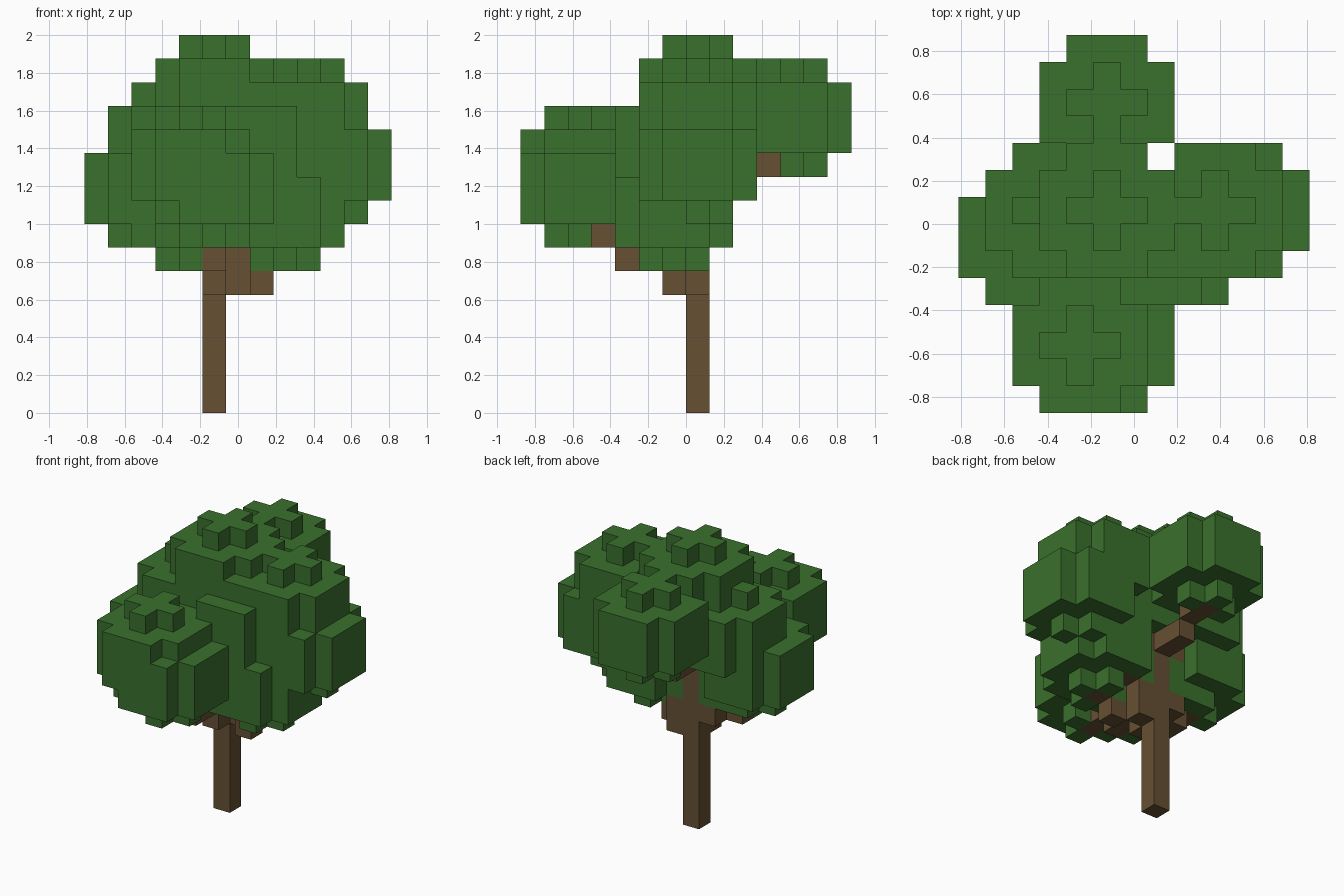
import bpy, bmesh, math
from mathutils import Vector

cube = bpy.data.objects.get("Cube")
if cube:
    bpy.data.objects.remove(cube, do_unlink=True)

SIZE = 0.125                       # edge of one block
ORIGIN = Vector((-0.8125, -0.875, 0))
TRUNK = (5, 7)                     # trunk column in block units
SLOPE = 0.381                      # rise of a branch per block outward

# Bottom centre block of every leaf cluster
CLUSTERS = [
    (5, 11, 10), (5, 7, 11), (9, 7, 10), (10, 7, 8), (2, 6, 7), (3, 7, 9),
    (4, 2, 8), (5, 2, 7), (8, 6, 6), (7, 6, 9), (4, 5, 6),
]


def material(name, color):
    m = bpy.data.materials.new(name)
    m.use_nodes = True
    m.diffuse_color = (*color, 1)
    bsdf = next(n for n in m.node_tree.nodes if n.type == 'BSDF_PRINCIPLED')
    bsdf.inputs["Base Color"].default_value = (*color, 1)
    bsdf.inputs["Roughness"].default_value = 0.9
    return m


def cluster(centre):
    """Five rounded layers: a plus, three wide layers, a plus."""
    cx, cy, cz = centre
    blocks = set()
    for layer in range(5):
        radius = 2 if layer in (0, 4) else 3
        for dx in range(-2, 3):
            for dy in range(-2, 3):
                if (abs(dx) + 0.5) ** 2 + (abs(dy) + 0.5) ** 2 <= radius ** 2:
                    blocks.add((cx + dx, cy + dy, cz + layer))
    return blocks


def branch(end):
    """Line of blocks from the trunk up to a cluster."""
    reach = math.hypot(end[0] - TRUNK[0], end[1] - TRUNK[1])
    start = Vector((*TRUNK, int(end[2] - reach * SLOPE)))
    target = Vector(end)
    steps = int(max(abs(c) for c in target - start))
    return {tuple(math.floor(c + 0.5) for c in start.lerp(target, s / max(steps, 1)))
            for s in range(steps + 1)}


def block_object(name, blocks, filled, mat):
    """Mesh of the block faces that border on open air."""
    bm = bmesh.new()
    corners = ((-1, -1), (1, -1), (1, 1), (-1, 1))
    for block in blocks:
        middle = Vector(block) + Vector((0.5, 0.5, 0.5))
        for axis in range(3):
            for sign in (-1, 1):
                n = Vector((0, 0, 0))
                n[axis] = sign
                if tuple(int(c) for c in Vector(block) + n) in filled:
                    continue
                u = Vector((0, 0, 0))
                u[(axis + 1) % 3] = 1
                v = n.cross(u)
                bm.faces.new([bm.verts.new(ORIGIN + SIZE * (middle + (n + u * a + v * b) / 2))
                              for a, b in corners])
    bmesh.ops.remove_doubles(bm, verts=bm.verts[:], dist=SIZE / 100)
    mesh = bpy.data.meshes.new(name)
    bm.to_mesh(mesh)
    bm.free()
    mesh.materials.append(mat)
    obj = bpy.data.objects.new(name, mesh)
    bpy.context.collection.objects.link(obj)
    return obj


# Wood replaces leaves where they meet
top = max(c[2] for c in CLUSTERS)
trunk = {(*TRUNK, z) for z in range(top + 1)}
branches = set().union(*(branch(c) for c in CLUSTERS)) - trunk
wood = trunk | branches
leaves = set().union(*(cluster(c) for c in CLUSTERS)) - wood
filled = wood | leaves

bark = material("bark brown", (0.133, 0.080, 0.033))
green = material("leaf green", (0.042, 0.162, 0.026))
block_object("trunk", trunk, filled, bark)
block_object("branches", branches, filled, bark)
block_object("leaves", leaves, filled, green)
